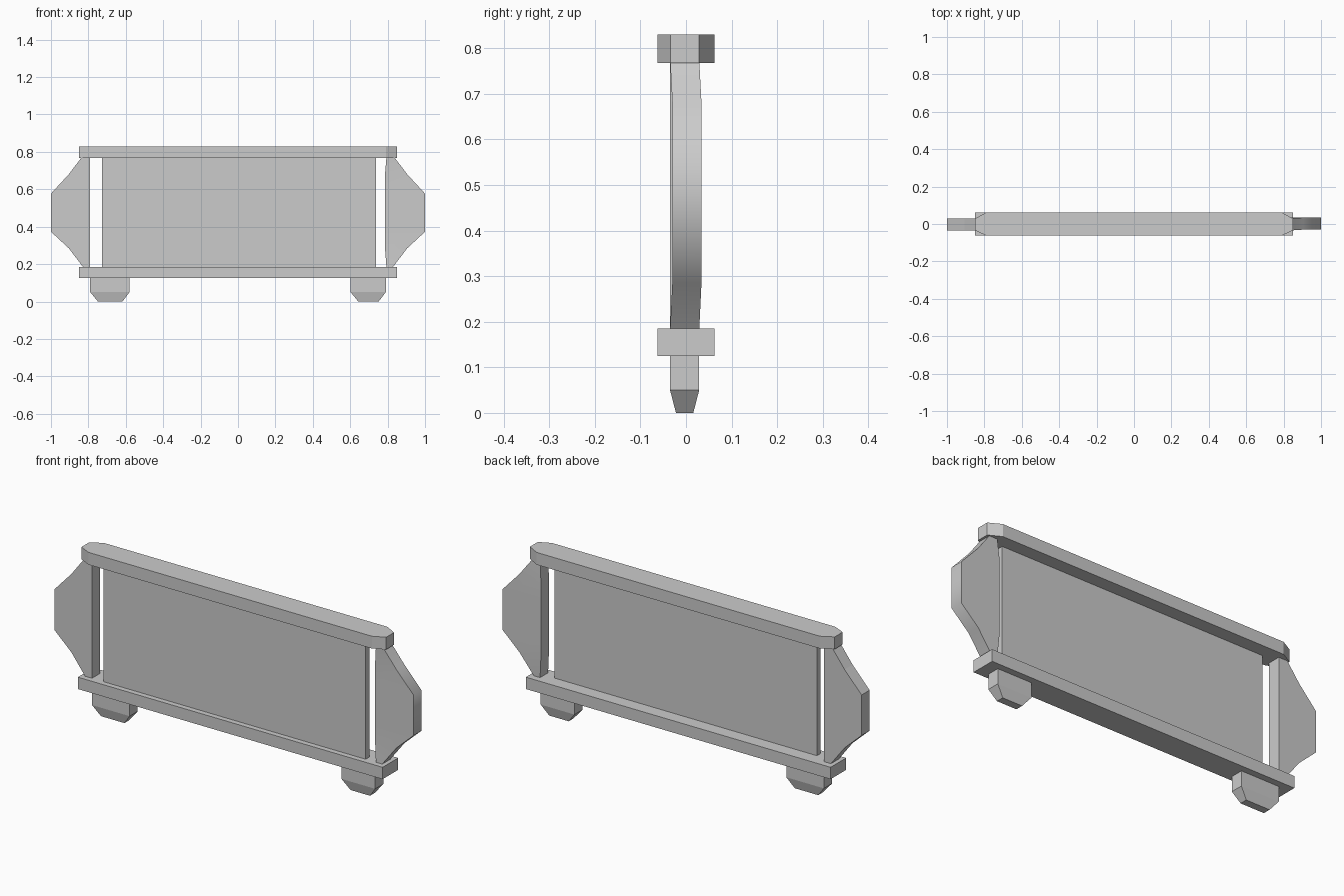
import bpy, bmesh, math

if "Cube" in bpy.data.objects:
    bpy.data.objects.remove(bpy.data.objects["Cube"])


def build(name, rings):
    """Loft a closed solid through equal-length rings of points, bottom to top."""
    bm = bmesh.new()
    loops = [[bm.verts.new(p) for p in ring] for ring in rings]
    n = len(loops[0])
    for a, b in zip(loops, loops[1:]):
        for i in range(n):
            j = (i + 1) % n
            bm.faces.new((a[i], a[j], b[j], b[i]))
    bm.faces.new(loops[0][::-1])
    bm.faces.new(loops[-1])
    bmesh.ops.recalc_face_normals(bm, faces=bm.faces[:])
    mesh = bpy.data.meshes.new(name)
    bm.to_mesh(mesh)
    bm.free()
    ob = bpy.data.objects.new(name, mesh)
    bpy.context.collection.objects.link(ob)
    return ob


def rect(z, x0, x1, y0, y1):
    return [(x0, y0, z), (x1, y0, z), (x1, y1, z), (x0, y1, z)]


# Bottom rail: plain bar
build("bottom_rail", [rect(z, -0.85, 0.85, -0.062, 0.062) for z in (0.125, 0.185)])

# Top rail: bar with clipped corners in plan
plan = [(-0.79, -0.062), (0.79, -0.062), (0.85, -0.034), (0.85, 0.029),
        (0.79, 0.062), (-0.79, 0.062), (-0.85, 0.029), (-0.85, -0.034)]
build("top_rail", [[(x, y, z) for x, y in plan] for z in (0.768, 0.83)])

# Thin panel set towards the front
build("panel", [rect(z, -0.727, 0.737, -0.035, -0.005) for z in (0.18, 0.775)])

# Side wings: the right one bows slightly backwards and inwards in the middle
outline = [(0.18, 0.825), (0.285, 0.905), (0.373, 1.0),
           (0.577, 1.0), (0.68, 0.905), (0.775, 0.833)]
build("left_wing", [rect(z, -x, -0.79, -0.035, 0.029) for z, x in outline])
rows = []
for k, (z, x) in enumerate(outline):
    mid = 0 < k < 5
    dy = 0.005 if mid else 0.0
    rows.append(rect(z, 0.786 if mid else 0.794, x, -0.035 + dy, 0.029 + dy))
right = build("right_wing", rows)
bpy.context.view_layer.objects.active = right
right.select_set(True)
bpy.ops.object.shade_smooth_by_angle(angle=math.radians(50))

# Feet: blocks tapering at the bottom
for name, x0, x1 in (("left_foot", -0.79, -0.58), ("right_foot", 0.602, 0.79)):
    build(name, [rect(0.0, x0 + 0.041, x1 - 0.038, -0.022, 0.016),
                 rect(0.05, x0, x1, -0.035, 0.029),
                 rect(0.13, x0, x1, -0.035, 0.029)])
